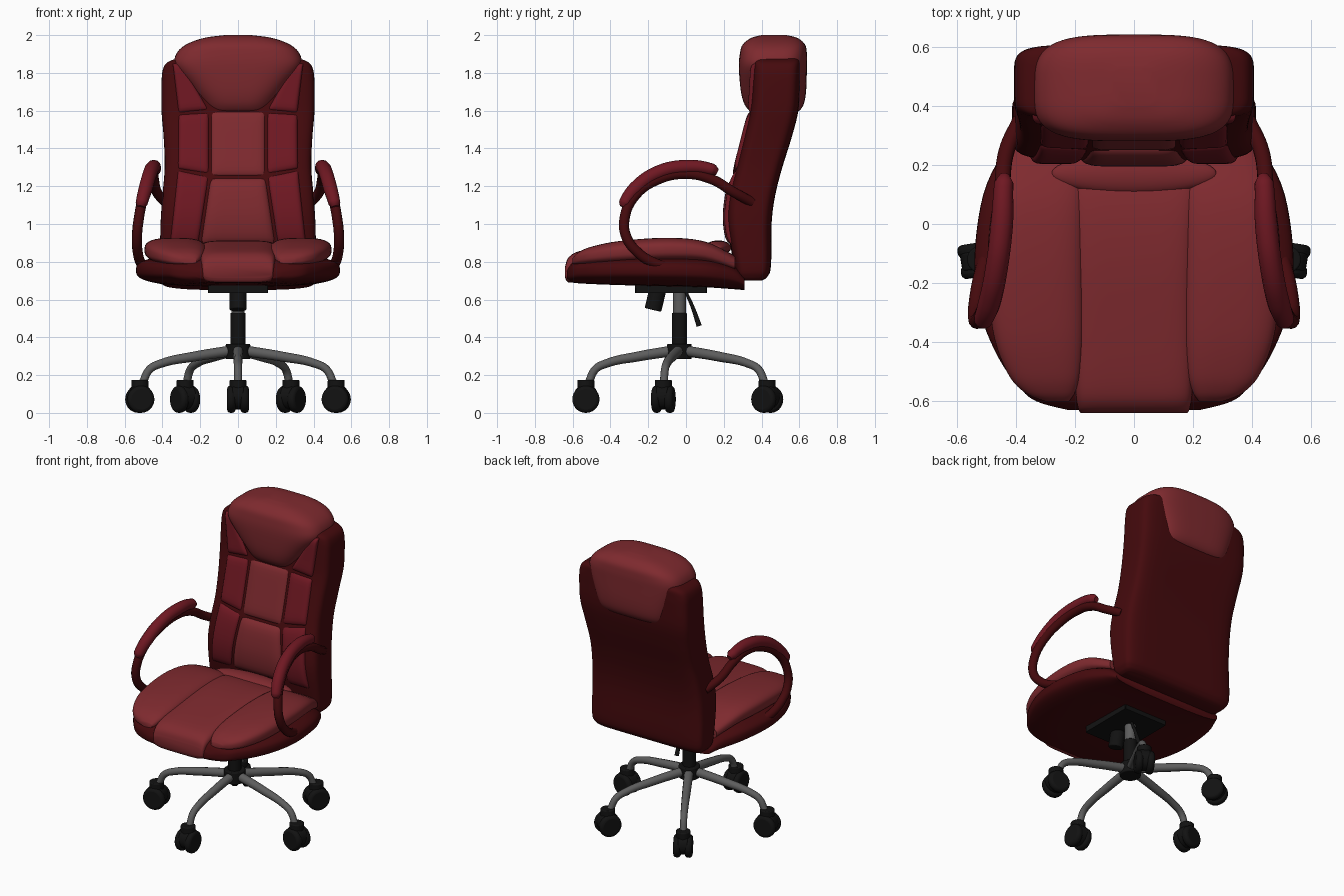
import bpy, bmesh, math
from mathutils import Vector

if "Cube" in bpy.data.objects:
    bpy.data.objects.remove(bpy.data.objects["Cube"])


def material(name, rgb):
    m = bpy.data.materials.new(name)
    m.diffuse_color = (*rgb, 1)
    m.use_nodes = True
    m.node_tree.nodes["Principled BSDF"].inputs["Base Color"].default_value = m.diffuse_color
    return m


LIGHT = material("light_red", (.21, .023, .028))
MID = material("mid_red", (.16, .009, .016))
DARK = material("dark_red", (.06, .003, .004))
BLACK = material("black", (.006, .006, .006))
METAL = material("dark_metal", (.11, .11, .11))


def finish(ob, mat, angle=40):
    ob.data.materials.clear()
    ob.data.materials.append(mat)
    bpy.ops.object.select_all(action='DESELECT')
    ob.select_set(True)
    bpy.context.view_layer.objects.active = ob
    bpy.ops.object.shade_smooth_by_angle(angle=math.radians(angle))
    return ob


def from_bmesh(name, bm, mat, angle=40):
    me = bpy.data.meshes.new(name)
    bm.to_mesh(me)
    bm.free()
    ob = bpy.data.objects.new(name, me)
    bpy.context.collection.objects.link(ob)
    return finish(ob, mat, angle)


def catmull(rows, n=5):
    """Smoothly resample rows of numbers."""
    out = []
    for i in range(len(rows) - 1):
        a, b, c, d = (rows[max(0, min(len(rows) - 1, i + k))] for k in (-1, 0, 1, 2))
        for j in range(n):
            t = j / n
            out.append([.5 * (2 * q + (r - p) * t + (2 * p - 5 * q + 4 * r - s) * t * t
                              + (3 * q - p - 3 * r + s) * t ** 3) for p, q, r, s in zip(a, b, c, d)])
    return out + [list(rows[-1])]


def loft(name, axis, rows, power, mat, n=48, side=1):
    """Superellipse sections (t, x0, x1, lo, hi, taper of the lo edge) along y or z."""
    bm = bmesh.new()
    rings = []
    for t, x0, x1, lo, hi, taper in catmull([tuple(r) + (1,) * (6 - len(r)) for r in rows]):
        ring = []
        for i in range(n):
            a = 2 * math.pi * i / n
            c, s = (math.copysign(abs(f) ** (2 / power), f) for f in (math.cos(a), math.sin(a)))
            k = taper + (1 - taper) * (s + 1) / 2
            x = side * ((x0 + x1) / 2 + c * k * (x1 - x0) / 2)
            w = (lo + hi) / 2 + s * (hi - lo) / 2
            ring.append(bm.verts.new((x, t, w) if axis == 'y' else (x, w, t)))
        rings.append(ring)
    for a, b in zip(rings, rings[1:]):
        for i in range(n):
            bm.faces.new((a[i], a[(i + 1) % n], b[(i + 1) % n], b[i]))
    bm.faces.new(rings[0])
    bm.faces.new(rings[-1])
    bmesh.ops.recalc_face_normals(bm, faces=bm.faces)
    return from_bmesh(name, bm, mat, 50)


def tube(name, pts, r, mat, radii=None):
    cu = bpy.data.curves.new(name, 'CURVE')
    cu.dimensions, cu.bevel_depth, cu.bevel_resolution = '3D', r, 4
    cu.use_fill_caps, cu.resolution_u = True, 8
    sp = cu.splines.new('BEZIER')
    sp.bezier_points.add(len(pts) - 1)
    for i, (bp, p) in enumerate(zip(sp.bezier_points, pts)):
        bp.co, bp.radius = p, radii[i] if radii else 1
        bp.handle_left_type = bp.handle_right_type = 'AUTO'
    ob = bpy.data.objects.new(name, cu)
    bpy.context.collection.objects.link(ob)
    bpy.ops.object.select_all(action='DESELECT')
    ob.select_set(True)
    bpy.context.view_layer.objects.active = ob
    bpy.ops.object.convert(target='MESH')
    return finish(bpy.context.object, mat, 60)


def rod(name, p, q, r, mat, bevel=.006, n=28):
    p, q = Vector(p), Vector(q)
    bpy.ops.mesh.primitive_cylinder_add(vertices=n, radius=r, depth=(q - p).length, location=(p + q) / 2)
    ob = bpy.context.object
    ob.name = name
    ob.rotation_euler = (q - p).to_track_quat('Z', 'Y').to_euler()
    ob = finish(ob, mat)
    b = ob.modifiers.new("bevel", 'BEVEL')
    b.width, b.segments = bevel, 3
    return ob


# five-star base with twin-wheel casters
HUB = Vector((0, -.035, 0))
rod("base_hub", HUB + Vector((0, 0, .285)), HUB + Vector((0, 0, .365)), .065, BLACK)
for i, (x, y) in enumerate([(0, -.53), (.52, -.12), (-.52, -.12), (.28, .43), (-.28, .43)]):
    foot = Vector((x, y, 0))
    out = foot - HUB
    reach = out.length
    out.normalize()
    tan = Vector((-out.y, out.x, 0))
    path = [HUB + out * (reach * f) + Vector((0, 0, z))
            for f, z in ((.05, .33), (.45, .298), (.78, .262), (.9, .23), (.97, .16))]
    tube(f"base_leg_{i}", path, .025, METAL, (1.15, 1.05, .9, .85, .85))
    up = Vector((0, 0, 1))
    rod(f"caster_stem_{i}", foot + up * .1, foot + up * .175, .045, BLACK)
    rod(f"caster_hood_{i}", foot + up * .085 - tan * .03, foot + up * .085 + tan * .03, .066, BLACK)
    for s in (-1, 1):
        rod(f"caster_wheel_{i}_{s}", foot + up * .072 + tan * s * .013,
            foot + up * .072 + tan * s * .058, .072, BLACK, .018)

# gas lift and tilt mechanism
rod("column_sleeve", (0, -.035, .3), (0, -.035, .53), .04, BLACK)
rod("gas_lift", (0, -.035, .52), (0, -.035, .66), .034, METAL)
rod("tension_knob", (0, -.15, .65), (0, -.175, .545), .045, BLACK)
tube("height_lever", [(.02, 0, .64), (.02, .035, .56), (.02, .07, .46)], .01, BLACK, (.8, 1, 1.4))
bpy.ops.mesh.primitive_cube_add(size=1, location=(0, -.08, .665))
plate = bpy.context.object
plate.name, plate.scale = "mechanism_plate", (.32, .38, .06)
finish(plate, BLACK)
plate.modifiers.new("bevel", 'BEVEL').width = .012

# seat shell, centre strip and side cushions
loft("seat_base", 'y', [(y, -w, w, lo, hi) for y, w, lo, hi in (
    (-.63, .22, .705, .76), (-.6, .33, .69, .8), (-.55, .39, .685, .82), (-.45, .46, .68, .83),
    (-.3, .52, .675, .84), (-.12, .54, .67, .84), (.1, .51, .665, .83), (.25, .44, .655, .79),
    (.31, .4, .65, .73))], 3, DARK, 64)
loft("seat_centre", 'y', [(y, -w, w, lo, hi) for y, w, lo, hi in (
    (-.64, .18, .715, .775), (-.62, .19, .69, .825), (-.55, .198, .7, .86), (-.35, .2, .72, .89),
    (-.1, .2, .75, .912), (.1, .21, .76, .898), (.27, .23, .74, .83))], 5, LIGHT)
for s in (-1, 1):
    loft(f"seat_side_cushion_{s}", 'y', (
        (-.6, .22, .3, .79, .82), (-.57, .2, .37, .785, .85), (-.5, .18, .43, .785, .88),
        (-.35, .17, .48, .79, .91), (-.1, .17, .495, .8, .927), (.1, .17, .47, .795, .907),
        (.26, .17, .41, .75, .83)), 2.8, LIGHT, side=s)
bpy.ops.mesh.primitive_uv_sphere_add(segments=32, ring_count=16, location=(0, .17, .875))
roll = bpy.context.object
roll.name, roll.scale = "seat_rear_roll", (.28, .07, .038)
finish(roll, LIGHT)

# backrest shell
BACK = [(.7, .37, .3, .4), (.72, .395, .27, .43), (.78, .412, .255, .45), (1, .41, .218, .453),
        (1.15, .4, .228, .472), (1.3, .388, .265, .51), (1.45, .393, .303, .557), (1.6, .405, .338, .595),
        (1.75, .405, .35, .605), (1.82, .397, .353, .607), (1.855, .375, .355, .607), (1.875, .33, .365, .6)]
loft("backrest_shell", 'z', [(z, -w, w, f, b) for z, w, f, b in BACK], 6, DARK, 64)
FRONT = catmull(BACK)


def front_y(z):
    for a, b in zip(FRONT, FRONT[1:]):
        if a[0] <= z <= b[0]:
            return a[2] + (b[2] - a[2]) * (z - a[0]) / (b[0] - a[0])
    return FRONT[-1][2]


def puff(name, corners, mat, depth=.028, n=14):
    """Padded quad panel on the front of the backrest; corners are (x, z)."""
    bm = bmesh.new()
    c = [Vector(p) for p in corners]
    grid = []
    for j in range(n + 1):
        v = .5 - .5 * math.cos(math.pi * j / n)
        row = []
        for i in range(n + 1):
            u = .5 - .5 * math.cos(math.pi * i / n)
            x, z = c[0].lerp(c[1], u).lerp(c[3].lerp(c[2], u), v)
            bulge = max(0, (1 - abs(2 * u - 1) ** 8) * (1 - abs(2 * v - 1) ** 8)) ** .5
            row.append(bm.verts.new((x, front_y(z) + .014 - depth * bulge, z)))
        grid.append(row)
    for a, b in zip(grid, grid[1:]):
        for i in range(n):
            bm.faces.new((a[i], a[i + 1], b[i + 1], b[i]))
    bm.normal_update()
    if sum(f.normal.y for f in bm.faces) > 0:
        bmesh.ops.reverse_faces(bm, faces=bm.faces)
    return from_bmesh(name, bm, mat, 80)


# padded panels
puff("lumbar_panel", [(-.2, .89), (.2, .89), (.147, 1.245), (-.147, 1.245)], LIGHT, .036)
puff("mid_back_panel", [(-.147, 1.25), (.147, 1.25), (.147, 1.6), (-.147, 1.6)], LIGHT)
for s in (-1, 1):
    for nm, quad in (("lower", [(.21, .89), (.36, .89), (.318, 1.285), (.153, 1.255)]),
                     ("middle", [(.153, 1.262), (.318, 1.292), (.315, 1.58), (.153, 1.595)]),
                     ("upper", [(.153, 1.602), (.315, 1.588), (.345, 1.85), (.3, 1.85)])):
        puff(f"side_panel_{nm}_{s}", [(s * x, z) for x, z in quad], MID)

# headrest wrapping over the top of the shell
loft("headrest", 'z', [(z, -w, w, f, b, k) for z, w, f, b, k in (
    (1.59, .25, .35, .585, .62), (1.61, .27, .325, .61, .57), (1.65, .285, .303, .628, .62),
    (1.72, .305, .288, .637, .77), (1.83, .333, .28, .64, 1), (1.9, .327, .285, .64, 1),
    (1.95, .275, .3, .63, 1), (1.985, .18, .345, .59, 1), (2, .07, .4, .53, 1))], 3.5, LIGHT, 64)

# looped armrests with top pads
for s in (-1, 1):
    tube(f"arm_loop_{s}", [(s * x, y, z) for x, y, z in (
        (.385, .35, 1.115), (.43, .25, 1.17), (.445, .14, 1.235), (.45, 0, 1.265), (.47, -.15, 1.235),
        (.5, -.27, 1.15), (.525, -.325, 1.03), (.535, -.315, .93), (.53, -.25, .845),
        (.515, -.17, .795), (.49, -.08, .765))], .027, DARK)
    tube(f"arm_pad_{s}", [(s * x, y, z) for x, y, z in (
        (.437, .165, 1.275), (.44, .14, 1.287), (.447, 0, 1.302), (.465, -.15, 1.27),
        (.49, -.27, 1.185), (.51, -.325, 1.11), (.513, -.333, 1.09))], .038, MID,
         (.45, .85, 1, 1, 1, .85, .5))
